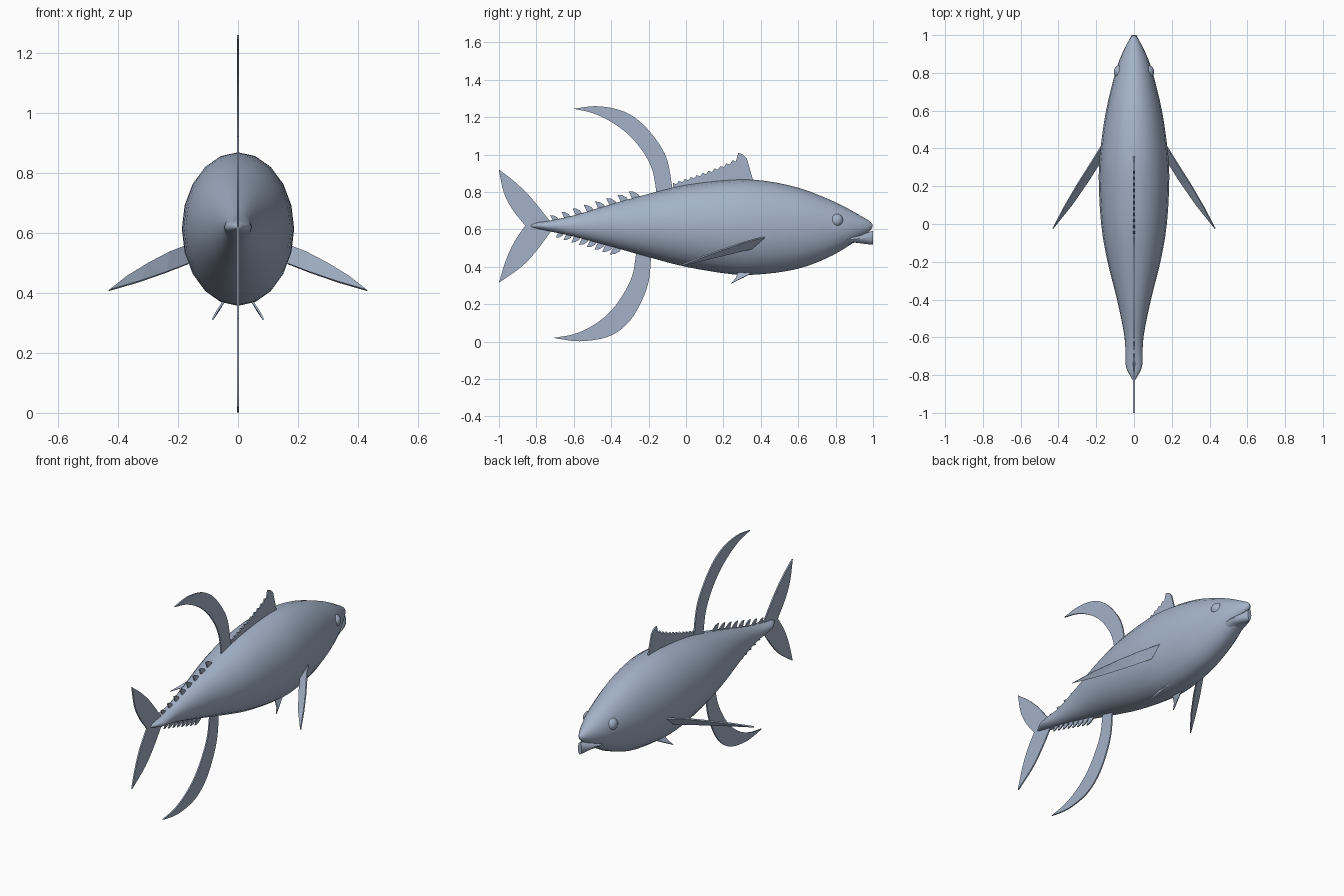
import bpy, bmesh, math
from mathutils import Vector

cube = bpy.data.objects.get("Cube")
if cube:
    bpy.data.objects.remove(cube)

skin = bpy.data.materials.new("blue grey skin")
skin.use_nodes = True
COLOUR = (0.37, 0.45, 0.58, 1)
skin.diffuse_color = COLOUR
skin.node_tree.nodes["Principled BSDF"].inputs["Base Color"].default_value = COLOUR


def finish(name, bm, smooth=None):
    bmesh.ops.recalc_face_normals(bm, faces=bm.faces)
    mesh = bpy.data.meshes.new(name)
    bm.to_mesh(mesh)
    bm.free()
    mesh.materials.append(skin)
    obj = bpy.data.objects.new(name, mesh)
    bpy.context.collection.objects.link(obj)
    if smooth:
        bpy.ops.object.select_all(action='DESELECT')
        bpy.context.view_layer.objects.active = obj
        obj.select_set(True)
        bpy.ops.object.shade_smooth_by_angle(angle=math.radians(smooth))
    return obj


def spline(points, steps=4):
    """Catmull-Rom samples through the points."""
    p = [Vector(q) for q in points]
    p = [2 * p[0] - p[1]] + p + [2 * p[-1] - p[-2]]
    out = []
    for a, b, c, d in zip(p, p[1:], p[2:], p[3:]):
        for i in range(steps):
            t = i / steps
            out.append(0.5 * (2 * b + (c - a) * t + (2 * a - 5 * b + 4 * c - d) * t ** 2
                              + (3 * b - a - 3 * c + d) * t ** 3))
    return out + [p[-2]]


def loft(name, stations, sides, smooth):
    """Elliptical rings from (y, bottom, top, half width)."""
    bm = bmesh.new()
    rings = []
    for y, low, high, half in stations:
        ring = []
        for i in range(sides):
            a = math.tau * i / sides
            ring.append(bm.verts.new((half * math.sin(a), y,
                                      (low + high) / 2 + (high - low) / 2 * math.cos(a))))
        rings.append(ring)
    for r, s in zip(rings, rings[1:]):
        for i in range(sides):
            j = (i + 1) % sides
            bm.faces.new((r[i], r[j], s[j], s[i]))
    bm.faces.new(rings[0])
    bm.faces.new(rings[-1])
    return finish(name, bm, smooth)


def plate(name, points, thickness=0.008):
    """Thin fin from a closed outline of 3D points."""
    bm = bmesh.new()
    face = bm.faces.new([bm.verts.new(p) for p in points])
    bmesh.ops.triangulate(bm, faces=[face])
    obj = finish(name, bm)
    mod = obj.modifiers.new("thickness", 'SOLIDIFY')
    mod.thickness = thickness
    mod.offset = 0
    return obj


def midline_fin(name, lead, trail):
    """Fin in the centre plane: curved leading edge, then trailing edge from the tip."""
    edge = spline(lead) + spline([lead[-1]] + trail)[1:]
    return plate(name, [(0, y, z) for y, z in edge])


# Body: y, bottom, top, half width
STATIONS = [
    (-0.83, 0.613, 0.625, 0.004), (-0.79, 0.603, 0.638, 0.028), (-0.74, 0.592, 0.645, 0.045),
    (-0.6, 0.562, 0.675, 0.05), (-0.4, 0.508, 0.735, 0.09), (-0.2, 0.452, 0.79, 0.14),
    (0, 0.4, 0.838, 0.174), (0.25, 0.36, 0.866, 0.187), (0.42, 0.362, 0.86, 0.175),
    (0.6, 0.39, 0.823, 0.148), (0.75, 0.445, 0.767, 0.113), (0.85, 0.5, 0.72, 0.084),
    (0.93, 0.553, 0.675, 0.05), (0.98, 0.59, 0.645, 0.022), (0.997, 0.612, 0.628, 0.006)]
loft("body", spline(STATIONS, 3), 20, 60)

# Lower jaw, hanging slightly open
loft("lower_jaw", [(0.84, 0.505, 0.57, 0.06), (0.9, 0.53, 0.568, 0.058),
                   (0.96, 0.522, 0.583, 0.034), (1.0, 0.518, 0.592, 0.012)], 12, 40)

# Fins of the centre line
midline_fin("second_dorsal_fin",
            [(-0.07, 0.8), (-0.1, 0.97), (-0.16, 1.08), (-0.25, 1.18), (-0.35, 1.237),
             (-0.48, 1.259), (-0.6, 1.245)],
            [(-0.5, 1.222), (-0.4, 1.175), (-0.3, 1.1), (-0.22, 1.0), (-0.175, 0.9), (-0.155, 0.77)])
midline_fin("anal_fin",
            [(-0.185, 0.48), (-0.2, 0.32), (-0.25, 0.19), (-0.32, 0.09), (-0.42, 0.025),
             (-0.57, 0.002), (-0.71, 0.02)],
            [(-0.6, 0.04), (-0.5, 0.085), (-0.4, 0.165), (-0.32, 0.28), (-0.28, 0.38), (-0.265, 0.49)])
midline_fin("upper_tail_lobe",
            [(-0.7, 0.61), (-0.74, 0.655), (-0.82, 0.76), (-0.91, 0.85), (-1, 0.92)],
            [(-0.975, 0.8), (-0.93, 0.71), (-0.86, 0.62)])
midline_fin("lower_tail_lobe",
            [(-0.7, 0.62), (-0.73, 0.58), (-0.8, 0.485), (-0.88, 0.4), (-1, 0.315)],
            [(-0.965, 0.43), (-0.92, 0.53), (-0.86, 0.62)])

# First dorsal fin with a notched rear edge
outline = [(0.365, 0.84), (0.345, 0.91), (0.325, 0.98), (0.305, 1.0), (0.28, 1.01)]
NOTCHES = 11
for i in range(NOTCHES):
    t = (i + 1) / NOTCHES
    y, z = 0.28 - 0.35 * t, 0.99 - 0.145 * t ** 0.75
    outline += [(y + 0.018, z - 0.003), (y, z + 0.004)]
outline += [(-0.07, 0.8)]
plate("first_dorsal_fin", [(0, y, z) for y, z in outline])

# Finlets: rows of small swept hooks above and below the tail stalk
HOOK = [(0.03, -0.012), (0.015, 0.016), (-0.01, 0.03), (-0.035, 0.032), (-0.018, 0.014), (-0.014, -0.012)]
ROWS = {"upper_finlet": ((-0.7, 0.652), (-0.27, 0.77), 1),
        "lower_finlet": ((-0.67, 0.58), (-0.37, 0.5), -1)}
COUNT = 8
for name, (start, end, up) in ROWS.items():
    for i in range(COUNT):
        t = i / (COUNT - 1)
        y0, z0 = Vector(start).lerp(Vector(end), t)
        size = 0.75 + 0.3 * t
        plate(name, [(0, y0 + y * size, z0 + up * z * size) for y, z in HOOK], 0.006)

# Paired parts
PECTORAL = [(0.165, 0.425, 0.56), (0.23, 0.32, 0.535), (0.3, 0.21, 0.498), (0.37, 0.09, 0.455),
            (0.43, -0.025, 0.408), (0.33, 0.1, 0.437), (0.24, 0.23, 0.468), (0.165, 0.35, 0.497)]
PELVIC = [(0.045, 0.37, 0.378), (0.062, 0.31, 0.345), (0.085, 0.24, 0.31),
          (0.07, 0.265, 0.338), (0.045, 0.28, 0.375)]
for side, s in (("left", 1), ("right", -1)):
    plate(side + "_pectoral_fin", [(s * x, y, z) for x, y, z in PECTORAL])
    plate(side + "_pelvic_fin", [(s * x, y, z) for x, y, z in PELVIC], 0.006)
    bm = bmesh.new()
    bmesh.ops.create_uvsphere(bm, u_segments=20, v_segments=12, radius=0.037)
    bmesh.ops.translate(bm, verts=bm.verts, vec=(s * 0.07, 0.805, 0.648))
    finish(side + "_eye", bm, 60)
